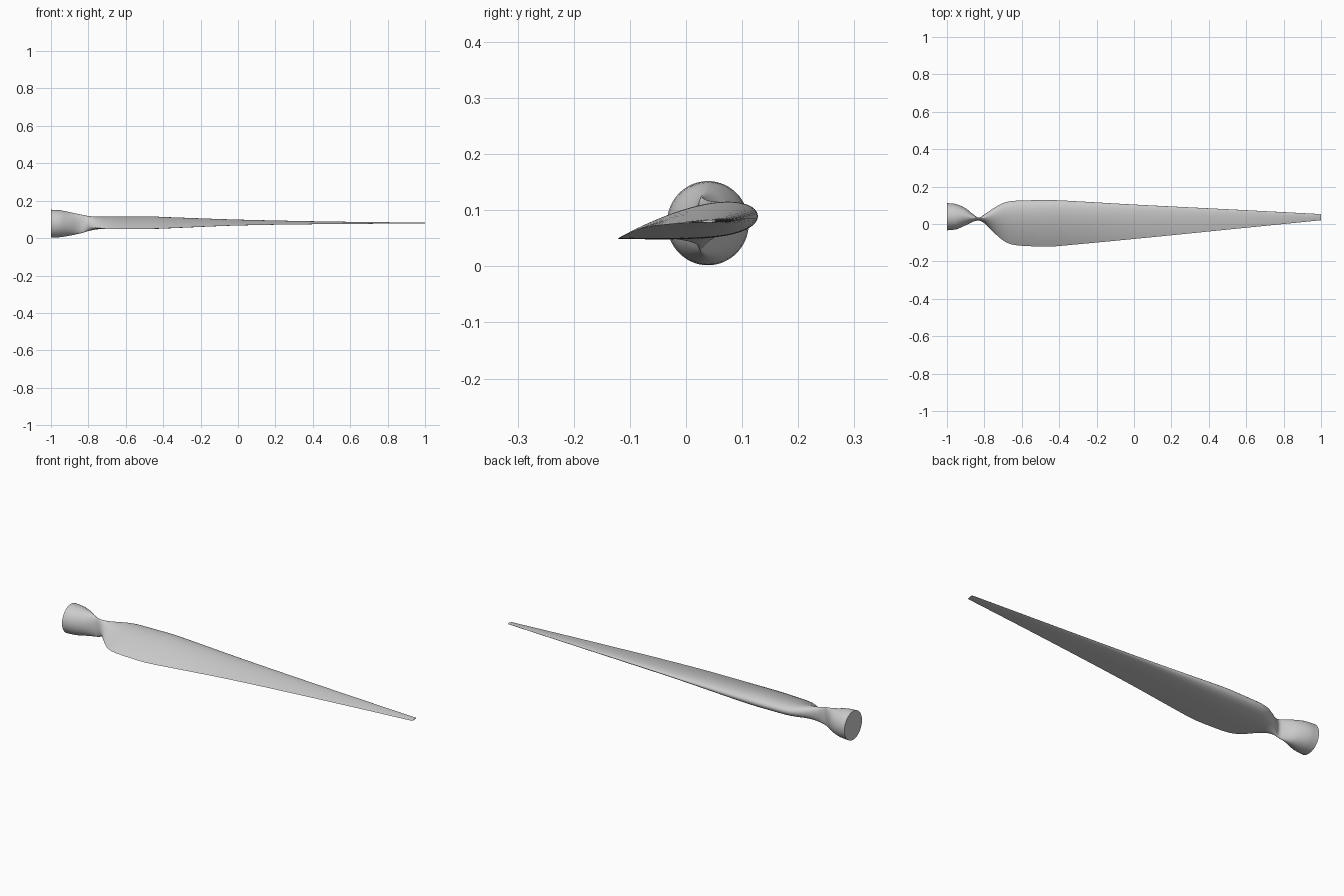
import bpy
import bmesh
import math

SIDES = 64          # points around each section
STEPS = 5           # sections between neighbouring stations

# Stations along the span: x, low y, high y, low z, high z, share of aerofoil
STATIONS = [
    (-1.0, -.034, .112, .002, .152, 0),
    (-.95, -.028, .106, .005, .149, 0),
    (-.9, -.007, .084, .013, .14, .05),
    (-.86, .012, .052, .021, .132, .1),
    (-.83, .018, .035, .028, .127, .2),
    (-.8, .004, .051, .037, .122, .4),
    (-.75, -.045, .085, .046, .118, .8),
    (-.7, -.088, .112, .047, .117, 1),
    (-.65, -.11, .123, .047, .117, 1),
    (-.55, -.119, .127, .047, .117, 1),
    (-.45, -.121, .128, .048, .117, 1),
    (-.35, -.113, .124, .052, .113, 1),
    (0, -.08, .104, .067, .1, 1),
    (.5, -.03, .079, .075, .089, 1),
    (1, .02, .053, .078, .083, 1),
]


def slope(i):
    """Slope of every station column at station i."""
    a, b = STATIONS[max(i - 1, 0)], STATIONS[min(i + 1, len(STATIONS) - 1)]
    return [(q - p) / (b[0] - a[0]) for p, q in zip(a, b)]


def between(i, t):
    """Smooth blend from station i to the next one."""
    a, b = STATIONS[i], STATIONS[i + 1]
    span = b[0] - a[0]
    ease = t * t * (3 - 2 * t)
    out, into = t * (1 - t) ** 2 * span, t * t * (t - 1) * span
    return [p + (q - p) * ease + m * out + n * into
            for p, q, m, n in zip(a, b, slope(i), slope(i + 1))]


def aerofoil(s, side):
    """Height of a cambered section, s from leading to trailing edge."""
    thick = 4.4 * (.2969 * math.sqrt(s) - .126 * s - .3516 * s ** 2
                   + .2843 * s ** 3 - .1036 * s ** 4)
    return .6 - .57 * s + .4 * s * (1 - s) + side * thick


def section(row):
    """Ring of points for one interpolated station."""
    x, y0, y1, z0, z1, wing = row
    wing = min(max(wing, 0), 1)
    ring = []
    for k in range(SIDES):
        angle = math.tau * k / SIDES
        u = .5 + .5 * math.cos(angle)
        side = 1 if math.sin(angle) >= 0 else -1
        round_z = .5 + .5 * math.sin(angle)
        z = round_z + (aerofoil(1 - u, side) - round_z) * wing
        ring.append((x, y0 + (y1 - y0) * u, z0 + (z1 - z0) * z))
    return ring


# Remove the default object
cube = bpy.data.objects.get("Cube")
if cube:
    bpy.data.objects.remove(cube, do_unlink=True)

# Plain grey finish
grey = bpy.data.materials.new("light grey")
grey.use_nodes = True
grey.diffuse_color = (.6, .6, .6, 1)
grey.node_tree.nodes["Principled BSDF"].inputs["Base Color"].default_value = grey.diffuse_color

# Loft from the round root, through the pinched neck, to the thin tip
rows = [between(i, j / STEPS) for i in range(len(STATIONS) - 1) for j in range(STEPS)]
rows.append(STATIONS[-1])
bm = bmesh.new()
rings = [[bm.verts.new(p) for p in section(row)] for row in rows]
for a, b in zip(rings, rings[1:]):
    for k in range(SIDES):
        n = (k + 1) % SIDES
        bm.faces.new((a[k], a[n], b[n], b[k]))
bm.faces.new(rings[0])
bm.faces.new(rings[-1])
bmesh.ops.recalc_face_normals(bm, faces=bm.faces)

mesh = bpy.data.meshes.new("rotor_blade")
bm.to_mesh(mesh)
bm.free()
mesh.materials.append(grey)
blade = bpy.data.objects.new("rotor_blade", mesh)
bpy.context.collection.objects.link(blade)

# Smooth skin with crisp end caps and trailing edge
bpy.ops.object.select_all(action='DESELECT')
blade.select_set(True)
bpy.context.view_layer.objects.active = blade
bpy.ops.object.shade_smooth_by_angle(angle=math.radians(40))
